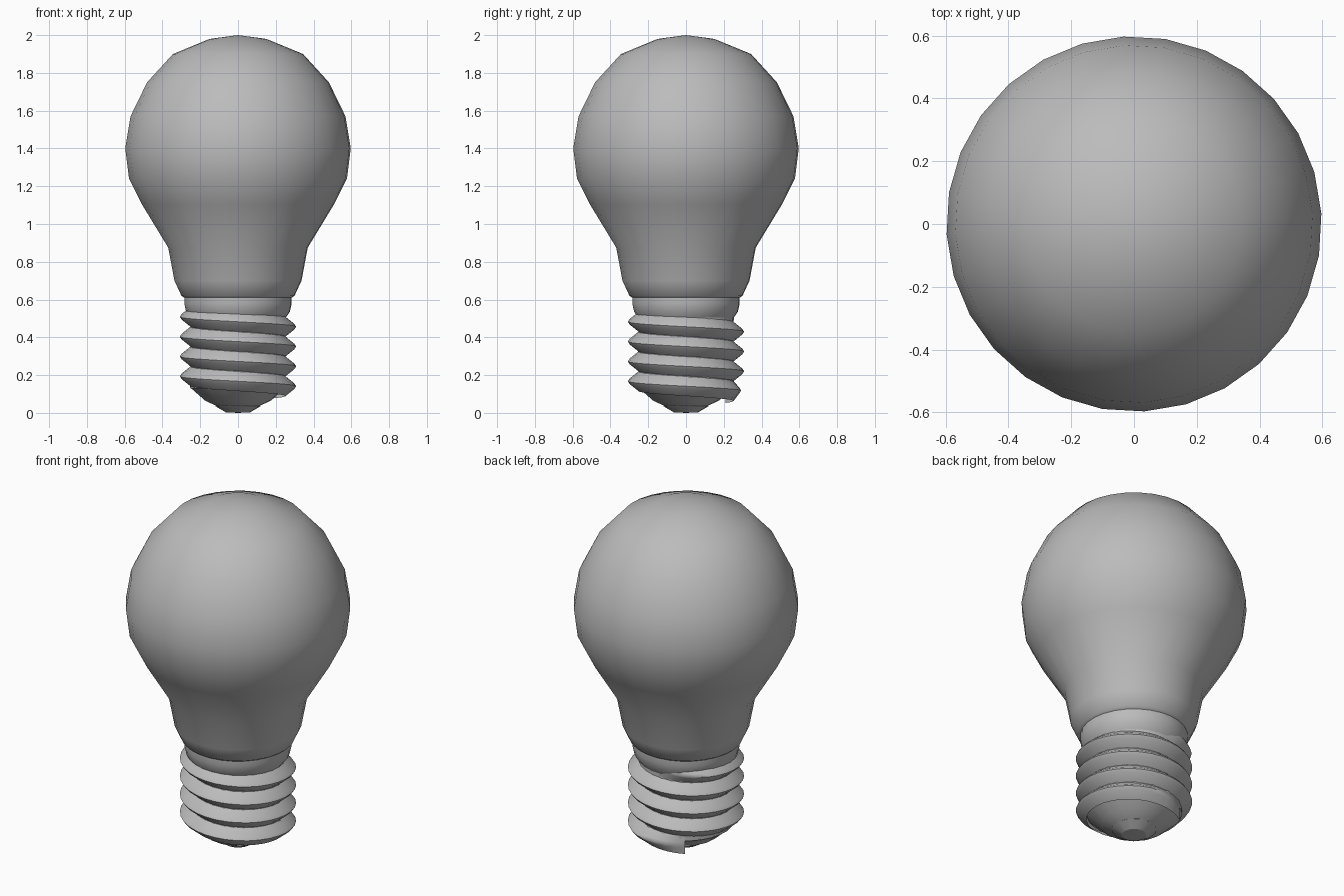
import bpy
import math

cube = bpy.data.objects.get("Cube")
if cube:
    bpy.data.objects.remove(cube, do_unlink=True)

grey = bpy.data.materials.new("soft grey")
grey.use_nodes = True
COLOUR = (0.5, 0.5, 0.5, 1)
grey.diffuse_color = COLOUR
grey.node_tree.nodes["Principled BSDF"].inputs["Base Color"].default_value = COLOUR


def add_mesh(name, verts, faces, angle):
    mesh = bpy.data.meshes.new(name)
    mesh.from_pydata(verts, [], faces)
    mesh.materials.append(grey)
    obj = bpy.data.objects.new(name, mesh)
    bpy.context.collection.objects.link(obj)
    bpy.ops.object.select_all(action="DESELECT")
    obj.select_set(True)
    bpy.context.view_layer.objects.active = obj
    bpy.ops.object.shade_smooth_by_angle(angle=math.radians(angle))
    return obj


def lathe(name, profile, sides, angle):
    """Revolve (radius, height) points listed from bottom to top; radius 0 closes to a pole."""
    verts, rings, faces = [], [], []
    for r, z in profile:
        count = sides if r > 0 else 1
        rings.append([len(verts) + i for i in range(count)])
        for i in range(count):
            a = math.tau * (i + 0.25) / sides
            verts.append((r * math.cos(a), r * math.sin(a), z))
    for low, high in zip(rings, rings[1:]):
        for i in range(sides):
            j = (i + 1) % sides
            corners = [low[i % len(low)], low[j % len(low)],
                       high[j % len(high)], high[i % len(high)]]
            faces.append(list(dict.fromkeys(corners)))
    return add_mesh(name, verts, faces, angle)


# Glass envelope: round head narrowing to a neck, with a rim tucked into the base
lathe("glass_bulb", [
    (0.27, 0.60), (0.285, 0.61), (0.30, 0.62), (0.337, 0.70), (0.37, 0.875),
    (0.51, 1.105), (0.578, 1.24), (0.598, 1.40), (0.57, 1.57),
    (0.482, 1.75), (0.345, 1.90), (0.15, 1.98), (0, 2.0)], 28, 50)

# Collar between glass and thread
lathe("base_collar", [(0.25, 0.50), (0.275, 0.535), (0.285, 0.58), (0.285, 0.615),
                      (0.25, 0.62)], 28, 40)

# Core that closes the base behind the thread
lathe("base_core", [(0.253, 0.13), (0.253, 0.54)], 28, 40)

# Insulator cone and contact button
lathe("insulator_cone", [(0.10, 0.03), (0.175, 0.065), (0.255, 0.135),
                         (0.255, 0.19)], 16, 25)
lathe("contact_button", [(0, 0), (0.065, 0.003), (0.12, 0.035), (0.10, 0.05)], 12, 25)

# Screw thread: a rounded ridge swept down a helix, fading out at both ends
STEPS, TURNS, PITCH, TOP = 32, 4.1, 0.105, 0.535
RIDGE = [(0.252, -0.052), (0.298, -0.015), (0.308, 0),
         (0.298, 0.015), (0.252, 0.052)]
total = int(STEPS * TURNS)
verts, faces = [], []
for k in range(total + 1):
    a = math.pi / 2 + math.tau * k / STEPS
    fade = min(1, k / 5, (total - k) / 5)
    for r, dz in RIDGE:
        radius = 0.252 + (r - 0.252) * fade
        verts.append((radius * math.cos(a), radius * math.sin(a),
                      TOP - PITCH * k / STEPS + dz))
n = len(RIDGE)
for k in range(total):
    for p in range(n - 1):
        v = k * n + p
        faces.append((v, v + n, v + n + 1, v + 1))
add_mesh("screw_thread", verts, faces, 50)
